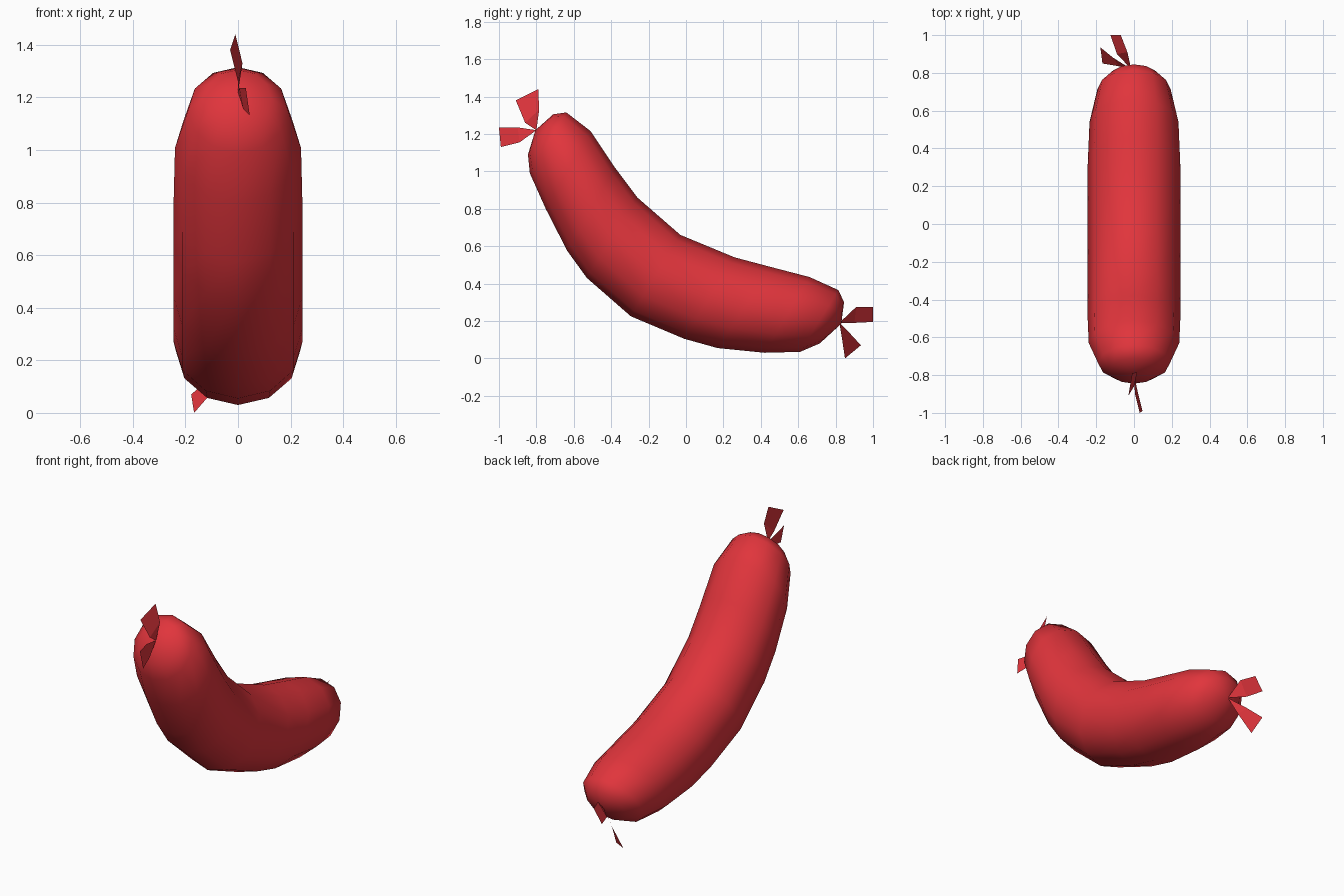
import bpy, bmesh, math
from mathutils import Vector

if "Cube" in bpy.data.objects:
    bpy.data.objects.remove(bpy.data.objects["Cube"])

red = bpy.data.materials.new("red_skin")
red.diffuse_color = (0.75, 0.035, 0.045, 1)
red.use_nodes = True
red.node_tree.nodes["Principled BSDF"].inputs["Base Color"].default_value = red.diffuse_color


def finish(name, bm, smooth):
    bmesh.ops.recalc_face_normals(bm, faces=bm.faces)
    me = bpy.data.meshes.new(name)
    bm.to_mesh(me)
    bm.free()
    me.materials.append(red)
    for p in me.polygons:
        p.use_smooth = smooth
    ob = bpy.data.objects.new(name, me)
    bpy.context.collection.objects.link(ob)
    return ob


# Sausage body: slanted rings, each from inner (y, z) to outer (y, z)
SIDES = 12
tips = [Vector((0, -0.805, 1.22)), Vector((0, 0.83, 0.185))]
sections = [
    (-0.71, 1.305, -0.845, 1.09), (-0.64, 1.315, -0.835, 0.99),
    (-0.51, 1.215, -0.75, 0.80), (-0.38, 1.02, -0.635, 0.575),
    (-0.26, 0.86, -0.53, 0.43), (-0.03, 0.66, -0.295, 0.225),
    (0.26, 0.54, -0.01, 0.105), (0.46, 0.487, 0.17, 0.055),
    (0.66, 0.435, 0.42, 0.03), (0.815, 0.365, 0.61, 0.035),
    (0.845, 0.30, 0.715, 0.08),
]
bm = bmesh.new()
rings = []
for y1, z1, y2, z2 in sections:
    a, b = Vector((0, y1, z1)), Vector((0, y2, z2))
    c, u = (a + b) / 2, (a - b) / 2
    rx = min(u.length, 0.245)
    ring = []
    for i in range(SIDES):
        t = 2 * math.pi * i / SIDES
        ring.append(bm.verts.new(c + u * math.cos(t) + Vector((rx * math.sin(t), 0, 0))))
    rings.append(ring)
ends = [bm.verts.new(t) for t in tips]
for i in range(SIDES):
    j = (i + 1) % SIDES
    for r, s in zip(rings, rings[1:]):
        bm.faces.new((r[i], r[j], s[j], s[i]))
    bm.faces.new((ends[0], rings[0][j], rings[0][i]))
    bm.faces.new((ends[1], rings[-1][i], rings[-1][j]))
finish("sausage_body", bm, True)

# Twisted casing ends: two flared flaps of skin at each tip
flaps = {
    "upper_end_flap_top": [(0, -0.80, 1.22), (0.0, -0.86, 1.26), (-0.03, -0.91, 1.38),
                           (-0.01, -0.79, 1.44), (0.017, -0.785, 1.33)],
    "upper_end_flap_front": [(0, -0.80, 1.22), (0.005, -0.90, 1.235), (0.03, -1.0, 1.235),
                             (0.045, -0.99, 1.13), (0.02, -0.89, 1.155)],
    "lower_end_flap_back": [(-0.015, 0.82, 0.19), (-0.035, 0.91, 0.275), (-0.07, 1.0, 0.275),
                            (-0.125, 1.0, 0.195), (-0.09, 0.90, 0.19)],
    "lower_end_flap_bottom": [(-0.015, 0.82, 0.19), (-0.11, 0.88, 0.13), (-0.178, 0.935, 0.07),
                              (-0.167, 0.85, 0.0), (-0.08, 0.835, 0.10)],
}
for name, pts in flaps.items():
    bm = bmesh.new()
    tip, a, b, c, d = [bm.verts.new(p) for p in pts]
    bm.faces.new((tip, a, d))
    bm.faces.new((a, b, c, d))
    finish(name, bm, False)
